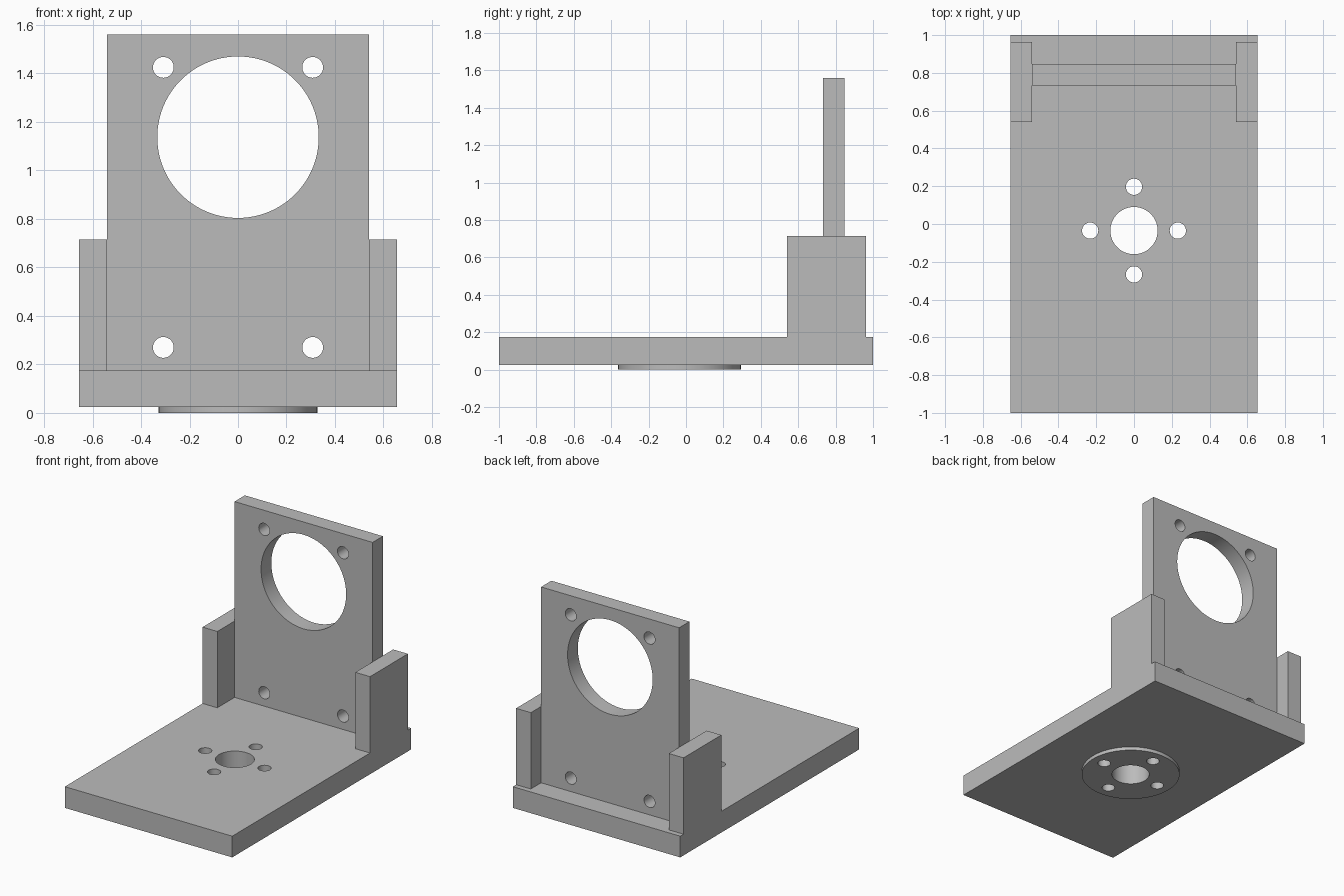
import bpy
from math import pi, radians
from mathutils import Vector

default = bpy.data.objects.get("Cube")
if default:
    bpy.data.objects.remove(default, do_unlink=True)

# Single matte grey
GREY = (0.5, 0.5, 0.5, 1.0)
grey = bpy.data.materials.new("matte_grey")
grey.use_nodes = True
grey.diffuse_color = GREY
grey.node_tree.nodes["Principled BSDF"].inputs["Base Color"].default_value = GREY


def box(name, low, high):
    low, high = Vector(low), Vector(high)
    bpy.ops.mesh.primitive_cube_add(size=1, location=(low + high) / 2)
    ob = bpy.context.object
    ob.name = name
    ob.scale = high - low
    bpy.ops.object.transform_apply(location=False, rotation=False, scale=True)
    ob.data.materials.append(grey)
    return ob


def cylinder(name, radius, depth, centre, along_y=False):
    bpy.ops.mesh.primitive_cylinder_add(
        vertices=96 if radius > 0.1 else 40, radius=radius, depth=depth,
        location=centre, rotation=(pi / 2 if along_y else 0, 0, 0))
    ob = bpy.context.object
    ob.name = name
    ob.data.materials.append(grey)
    return ob


def boolean(target, other, operation):
    mod = target.modifiers.new(operation.lower(), "BOOLEAN")
    mod.operation = operation
    mod.solver = "EXACT"
    mod.object = other
    bpy.ops.object.select_all(action="DESELECT")
    target.select_set(True)
    bpy.context.view_layer.objects.active = target
    bpy.ops.object.modifier_apply(modifier=mod.name)
    bpy.data.objects.remove(other, do_unlink=True)


def smooth(ob):
    bpy.ops.object.select_all(action="DESELECT")
    ob.select_set(True)
    bpy.context.view_layer.objects.active = ob
    bpy.ops.object.shade_smooth_by_angle(angle=radians(30))


BASE_BOTTOM, BASE_TOP = 0.025, 0.175
HALF_WIDTH, PLATE_HALF = 0.655, 0.54
HUB_Y, BOLT_CIRCLE = -0.035, 0.232
BOLT_RADIUS = 0.043

# Base slab with a round boss underneath
base = box("base_slab", (-HALF_WIDTH, -1, BASE_BOTTOM), (HALF_WIDTH, 1, BASE_TOP))
boss = cylinder("boss", 0.328, 0.1, (0, HUB_Y, 0.05))
boolean(base, boss, "UNION")

# Shaft hole with four bolt holes around it
boolean(base, cylinder("shaft_cutter", 0.125, 1, (0, HUB_Y, 0)), "DIFFERENCE")
for dx, dy in ((1, 0), (-1, 0), (0, 1), (0, -1)):
    centre = (dx * BOLT_CIRCLE, HUB_Y + dy * BOLT_CIRCLE, 0)
    boolean(base, cylinder("bolt_cutter", BOLT_RADIUS, 1, centre), "DIFFERENCE")
smooth(base)

# Upright plate with a large opening and corner bolt holes
plate = box("upright_plate", (-PLATE_HALF, 0.733, BASE_TOP), (PLATE_HALF, 0.848, 1.56))
boolean(plate, cylinder("opening_cutter", 0.333, 1, (0, 0.79, 1.137), True), "DIFFERENCE")
for x in (-0.308, 0.308):
    for z in (0.27, 1.425):
        boolean(plate, cylinder("corner_cutter", BOLT_RADIUS, 1, (x, 0.79, z), True),
                "DIFFERENCE")
smooth(plate)

# Side cheeks clamping the plate
for side, sign in (("left", 1), ("right", -1)):
    inner, outer = sorted((sign * PLATE_HALF, sign * HALF_WIDTH))
    box(side + "_cheek", (inner, 0.54, BASE_TOP), (outer, 0.963, 0.715))
